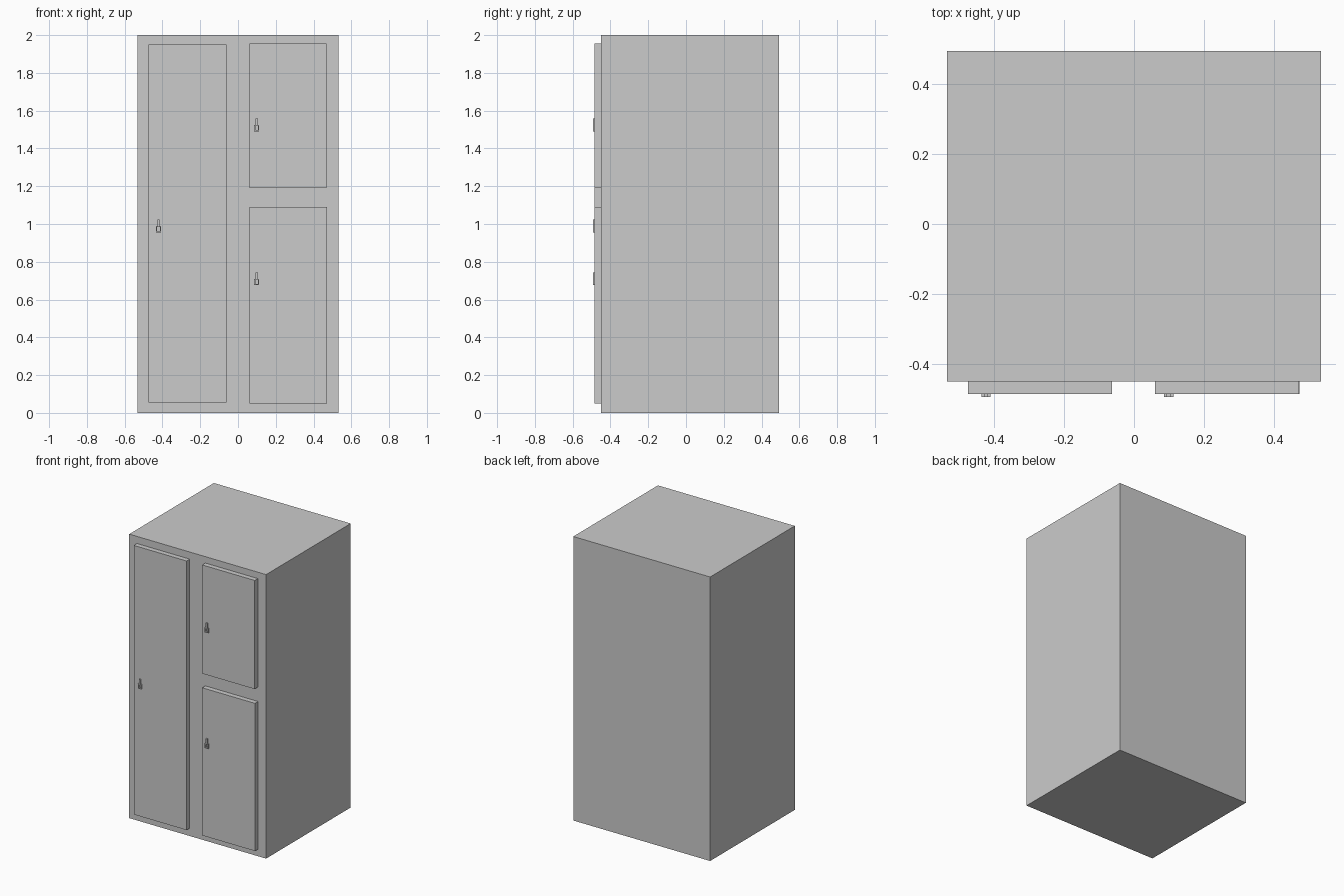
import bpy
import bmesh

if "Cube" in bpy.data.objects:
    bpy.data.objects.remove(bpy.data.objects["Cube"])

BODY_FRONT, DOOR_FRONT, BACK = -0.449, -0.484, 0.493


def box(name, x, y, z):
    """Box spanning the given (min, max) ranges."""
    bm = bmesh.new()
    bmesh.ops.create_cube(bm, size=1)
    for v in bm.verts:
        v.co = [r[0] if c < 0 else r[1] for c, r in zip(v.co, (x, y, z))]
    mesh = bpy.data.meshes.new(name)
    bm.to_mesh(mesh)
    bm.free()
    obj = bpy.data.objects.new(name, mesh)
    bpy.context.collection.objects.link(obj)
    return obj


def latch(name, x, z):
    """Small lock: a narrow tab above a hollow square loop."""
    y = (-0.493, DOOR_FRONT + 0.001)
    box(name + "_tab", (x - 0.006, x + 0.006), y, (z, z + 0.034))
    box(name + "_loop_top", (x - 0.013, x + 0.013), y, (z - 0.006, z))
    box(name + "_loop_bottom", (x - 0.013, x + 0.013), y, (z - 0.034, z - 0.028))
    for side, s in (("left", -1), ("right", 1)):
        xs = sorted((x + s * 0.007, x + s * 0.013))
        box(f"{name}_loop_{side}", xs, y, (z - 0.028, z - 0.006))


# Cabinet body
box("cabinet_body", (-0.533, 0.533), (BODY_FRONT, BACK), (0, 2))

# Doors with their latches: name, x range, z range, latch x, latch z
doors = [
    ("tall_door", (-0.473, -0.062), (0.055, 1.95), -0.421, 0.99),
    ("upper_door", (0.060, 0.469), (1.19, 1.955), 0.099, 1.525),
    ("lower_door", (0.060, 0.471), (0.05, 1.09), 0.099, 0.71),
]
for name, xr, zr, lx, lz in doors:
    box(name, xr, (DOOR_FRONT, BODY_FRONT), zr)
    latch(name + "_latch", lx, lz)
